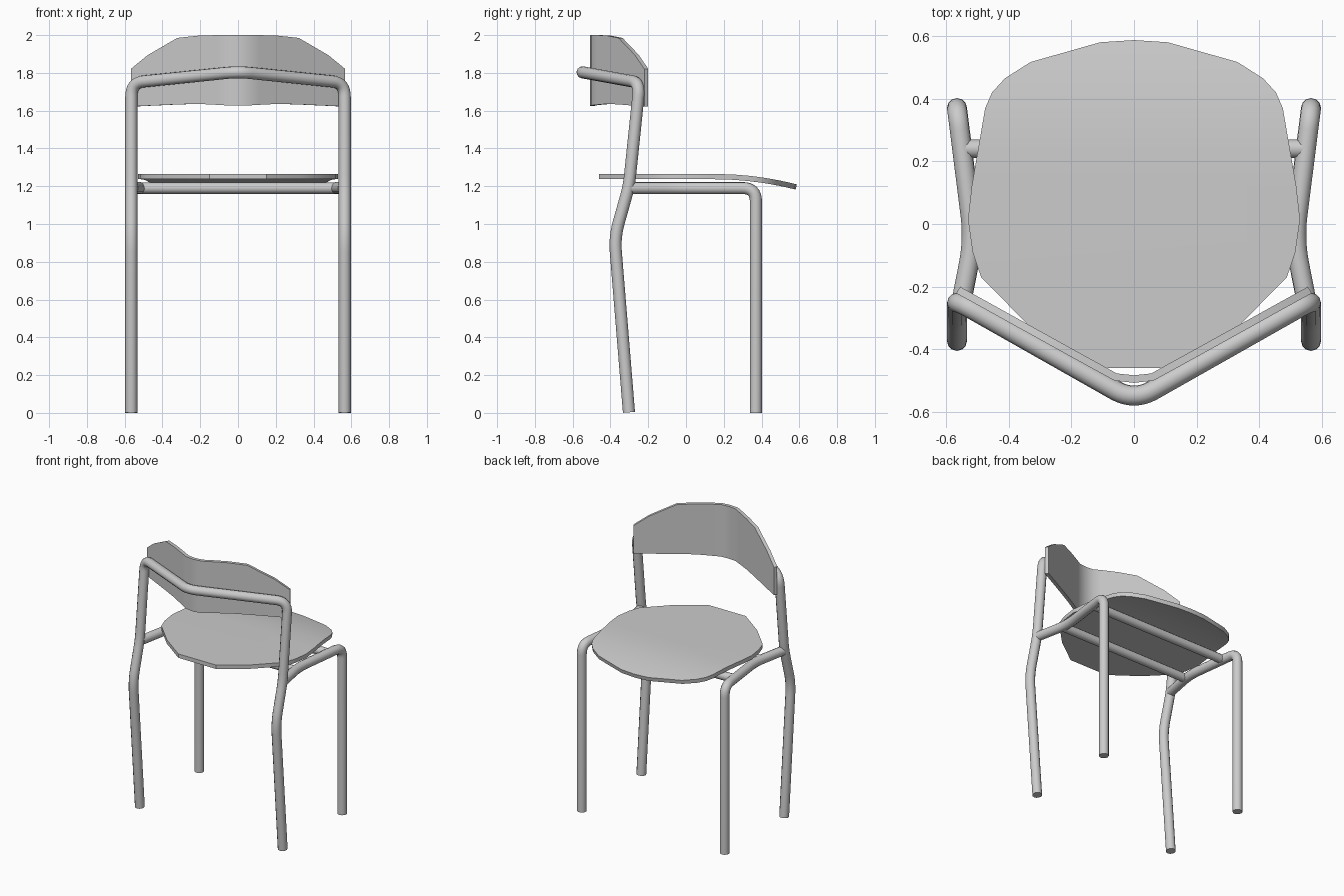
import bpy, bmesh, math
from mathutils import Vector

if "Cube" in bpy.data.objects:
    bpy.data.objects.remove(bpy.data.objects["Cube"])

R = 0.032


def finish(ob):
    # apply modifiers / curve bevels, smooth shading with crisp edges
    bpy.ops.object.select_all(action='DESELECT')
    ob.select_set(True)
    bpy.context.view_layer.objects.active = ob
    bpy.ops.object.convert(target='MESH')
    bpy.ops.object.shade_smooth_by_angle(angle=math.radians(35))


def tube(name, pts, trims=None, radius=R):
    # round tube through corner points; trims = bend length at each inner corner
    pts = [Vector(p) for p in pts]
    path = [pts[0]]
    for i in range(1, len(pts) - 1):
        p, t = pts[i], trims[i - 1]
        a = p + (pts[i - 1] - p).normalized() * t
        b = p + (pts[i + 1] - p).normalized() * t
        for k in range(9):
            s = k / 8
            path.append(a * (1 - s) ** 2 + p * 2 * s * (1 - s) + b * s * s)
    path.append(pts[-1])
    cu = bpy.data.curves.new(name, 'CURVE')
    cu.dimensions = '3D'
    cu.bevel_depth = radius
    cu.bevel_resolution = 4
    cu.use_fill_caps = True
    sp = cu.splines.new('POLY')
    sp.points.add(len(path) - 1)
    for q, v in zip(sp.points, path):
        q.co = (*v, 1)
    ob = bpy.data.objects.new(name, cu)
    bpy.context.collection.objects.link(ob)
    finish(ob)


def panel(name, bm, thickness):
    me = bpy.data.meshes.new(name)
    bm.to_mesh(me)
    bm.free()
    ob = bpy.data.objects.new(name, me)
    bpy.context.collection.objects.link(ob)
    m = ob.modifiers.new('thickness', 'SOLIDIFY')
    m.thickness = thickness
    m.offset = -1
    finish(ob)


# rear legs and back rail: one continuous bent tube
half = [(0.565, -0.302, 0.003), (0.565, -0.378, 0.93), (0.565, -0.302, 1.2),
        (0.565, -0.245, 1.748)]
mirror = [(-x, y, z) for x, y, z in reversed(half)]
tube('back_frame', half + [(0, -0.565, 1.806)] + mirror,
     [0.08, 0.06, 0.075, 0.07, 0.075, 0.06, 0.08])

# front legs with bowed side rails running back to the rear legs
for s, side in ((1, 'right'), (-1, 'left')):
    tube('front_leg_' + side,
         [(s * 0.565, 0.37, 0), (s * 0.565, 0.37, 1.19),
          (s * 0.512, -0.05, 1.19), (s * 0.56, -0.295, 1.19)], [0.07, 0.08])

# cross bars below the seat
tube('front_cross_bar', [(-0.54, 0.24, 1.19), (0.54, 0.24, 1.19)], radius=0.03)
tube('rear_cross_bar', [(-0.515, -0.1, 1.19), (0.515, -0.1, 1.19)], radius=0.03)

# seat: faceted outline, front edge curving down
right = [(0.15, -0.46), (0.335, -0.325), (0.488, -0.17), (0.515, -0.09), (0.53, 0.015),
         (0.518, 0.12), (0.475, 0.37), (0.453, 0.42), (0.412, 0.465), (0.33, 0.517),
         (0.108, 0.58)]
outline = right + [(0, 0.587)] + [(-x, y) for x, y in reversed(right)]
bm = bmesh.new()
bm.faces.new([bm.verts.new((x, y, 0)) for x, y in outline])
for y in (0.15, 0.25, 0.33, 0.4, 0.45, 0.5, 0.54):
    bmesh.ops.bisect_plane(bm, geom=bm.verts[:] + bm.edges[:] + bm.faces[:],
                           plane_co=(0, y, 0), plane_no=(0, 1, 0))
for v in bm.verts:
    v.co.z = 1.265 - 0.055 * (max(0, v.co.y - 0.15) / 0.435) ** 2
panel('seat', bm, 0.028)

# backrest: columns of (x, y, bottom z, top z), mirrored
cols = [(0.555, -0.2, 1.622, 1.82), (0.545, -0.206, 1.622, 1.83), (0.465, -0.25, 1.626, 1.895),
        (0.31, -0.336, 1.633, 1.985), (0.2, -0.397, 1.636, 1.997), (0.1, -0.452, 1.631, 2.0),
        (0.055, -0.477, 1.628, 2.0), (0, -0.483, 1.626, 2.0)]
cols = cols + [(-x, y, b, t) for x, y, b, t in reversed(cols[:-1])]
bm = bmesh.new()
vs = [(bm.verts.new((x, y, b)), bm.verts.new((x, y, t))) for x, y, b, t in cols]
for (a, b), (c, d) in zip(vs, vs[1:]):
    bm.faces.new((a, c, d, b))
panel('backrest', bm, 0.024)
